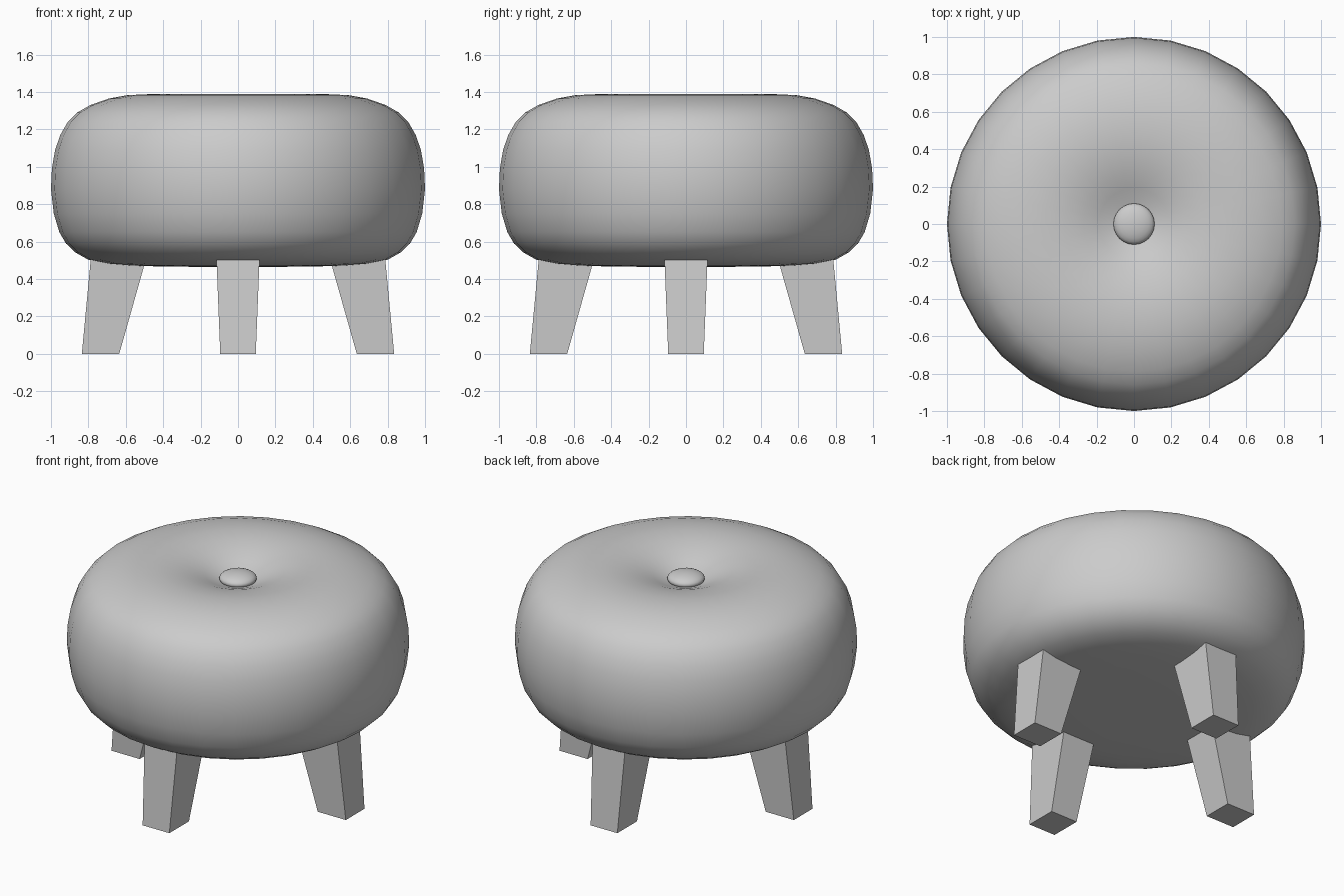
import bpy, bmesh, math
from mathutils import Matrix, Vector

old = bpy.data.objects.get("Cube")
if old:
    bpy.data.objects.remove(old, do_unlink=True)

grey = bpy.data.materials.new("plain_grey")
grey.use_nodes = True
grey.diffuse_color = (0.6, 0.6, 0.6, 1)
grey.node_tree.nodes["Principled BSDF"].inputs["Base Color"].default_value = (0.6, 0.6, 0.6, 1)


def add_object(name, bm, smooth=False):
    bmesh.ops.recalc_face_normals(bm, faces=bm.faces)
    for face in bm.faces:
        face.smooth = smooth
    mesh = bpy.data.meshes.new(name)
    bm.to_mesh(mesh)
    bm.free()
    mesh.materials.append(grey)
    obj = bpy.data.objects.new(name, mesh)
    bpy.context.collection.objects.link(obj)
    return obj


def lathe(name, profile, sides):
    """Spin a (radius, height) profile around the z axis."""
    bm = bmesh.new()
    verts = [bm.verts.new((r, 0, z)) for r, z in profile]
    edges = [bm.edges.new(pair) for pair in zip(verts, verts[1:])]
    bmesh.ops.spin(bm, geom=verts + edges, cent=(0, 0, 0), axis=(0, 0, 1),
                   angle=math.tau, steps=sides, use_merge=True)
    bmesh.ops.remove_doubles(bm, verts=bm.verts, dist=0.0005)
    return add_object(name, bm, smooth=True)


# Puffy round cushion with a dimple in the top
cushion_profile = [
    (0, 0.465), (0.22, 0.465), (0.42, 0.467), (0.58, 0.472), (0.7, 0.482),
    (0.8, 0.503), (0.87, 0.542), (0.92, 0.59), (0.955, 0.65), (0.985, 0.75),
    (1, 0.88), (0.995, 0.99), (0.978, 1.09), (0.95, 1.17), (0.91, 1.24),
    (0.86, 1.29), (0.79, 1.33), (0.69, 1.365), (0.59, 1.383), (0.48, 1.388),
    (0.37, 1.376), (0.27, 1.352), (0.19, 1.322), (0.12, 1.293), (0.06, 1.278), (0, 1.275)]
lathe("cushion", cushion_profile, 32)

# Flattened button in the dimple
bm = bmesh.new()
bmesh.ops.create_uvsphere(bm, u_segments=24, v_segments=12, radius=0.11,
                          matrix=Matrix.Translation((0, 0, 1.3)) @ Matrix.Diagonal((1, 1, 0.38, 1)))
add_object("button", bm, smooth=True)


# Four splayed, tapered square legs
def leg_ring(bm, inner, outer, half_width, z):
    return [bm.verts.new((x, y, z)) for x, y in (
        (inner, -half_width), (outer, -half_width), (outer, half_width), (inner, half_width))]


for i, name in enumerate(("left_leg", "back_leg", "right_leg", "front_leg")):
    bm = bmesh.new()
    foot = leg_ring(bm, 0.635, 0.835, 0.095, 0)
    head = leg_ring(bm, 0.485, 0.785, 0.116, 0.53)
    bm.faces.new(foot)
    bm.faces.new(head)
    for a in range(4):
        b = (a + 1) % 4
        bm.faces.new((foot[a], foot[b], head[b], head[a]))
    bmesh.ops.rotate(bm, verts=bm.verts, cent=Vector(),
                     matrix=Matrix.Rotation(i * math.pi / 2, 3, "Z"))
    add_object(name, bm)
